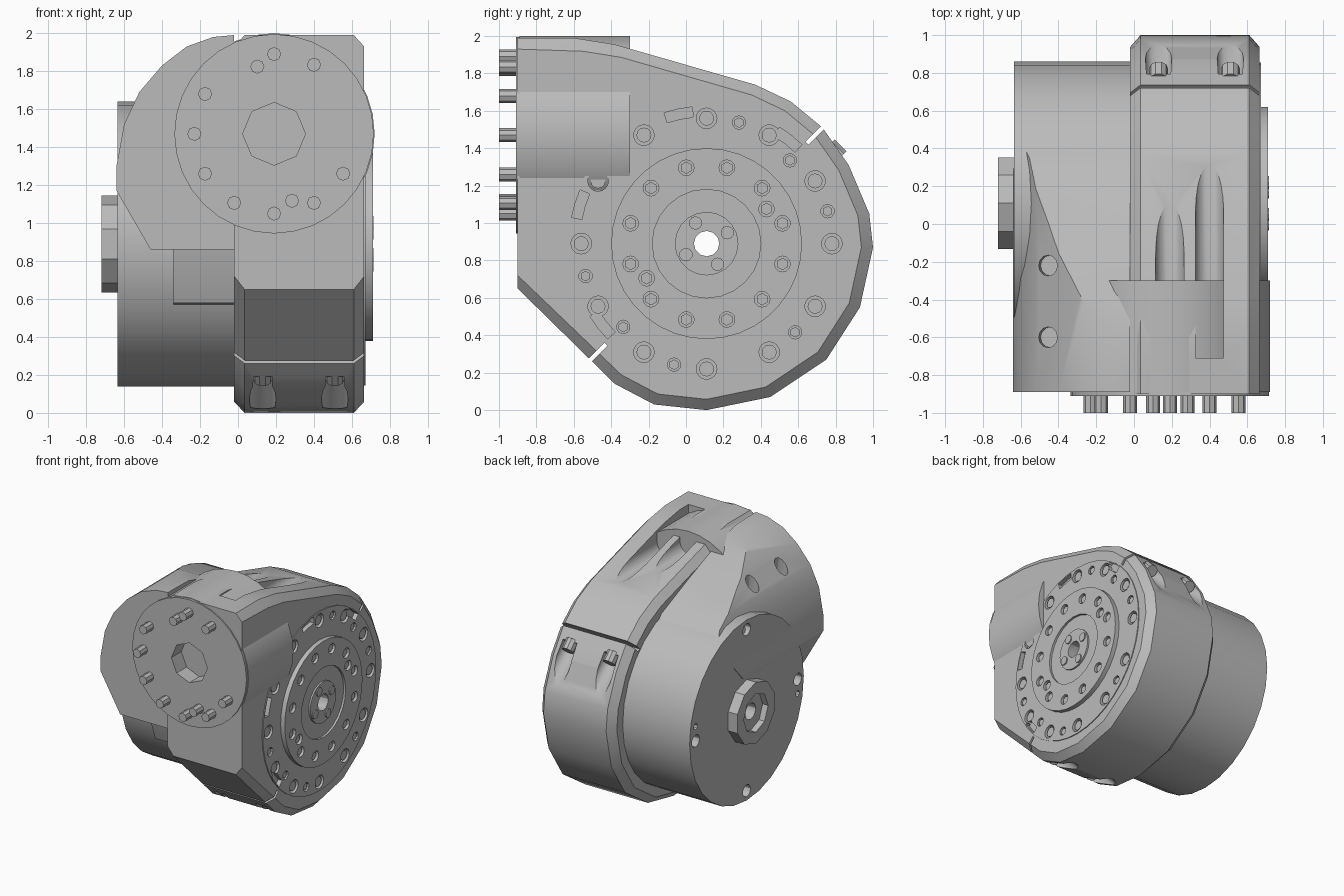
import bpy, bmesh
from math import sin, cos, pi, radians
from mathutils import Vector

cube = bpy.data.objects.get("Cube")
if cube:
    bpy.data.objects.remove(cube, do_unlink=True)

grey = bpy.data.materials.new("machined grey")
grey.use_nodes = True
grey.diffuse_color = (0.5, 0.5, 0.5, 1)
grey.node_tree.nodes["Principled BSDF"].inputs["Base Color"].default_value = (0.5, 0.5, 0.5, 1)

CY, CZ = 0.11, 0.89          # main axis, along x
FX, FZ = 0.19, 1.47          # front flange axis, along y


def loft(bm, rings):
    """Skin a closed solid through rings of points."""
    loops = [[bm.verts.new(p) for p in ring] for ring in rings]
    n = len(loops[0])
    for a, b in zip(loops, loops[1:]):
        for i in range(n):
            j = (i + 1) % n
            bm.faces.new((a[i], a[j], b[j], b[i]))
    bm.faces.new(loops[0][::-1])
    bm.faces.new(loops[-1])


def rod(bm, p, q, r, n=24):
    """Cylinder from p to q."""
    p, q = Vector(p), Vector(q)
    turn = Vector((0, 0, 1)).rotation_difference(q - p)
    rim = [turn @ Vector((r * cos(2 * pi * i / n), r * sin(2 * pi * i / n), 0)) for i in range(n)]
    loft(bm, [[p + v for v in rim], [q + v for v in rim]])


def rod_x(bm, x0, x1, r, n=24, radius=0, angle=0):
    """Cylinder along x, placed on a bolt circle round the main axis."""
    y = CY + radius * cos(radians(angle))
    z = CZ + radius * sin(radians(angle))
    rod(bm, (x0, y, z), (x1, y, z), r, n)


def prism_x(bm, pts, x0, x1):
    loft(bm, [[(x, y, z) for y, z in pts] for x in (x0, x1)])


def prism_y(bm, pts, y0, y1):
    loft(bm, [[(x, y, z) for x, z in pts] for y in (y0, y1)])


def finish(bm, name):
    bmesh.ops.recalc_face_normals(bm, faces=bm.faces)
    mesh = bpy.data.meshes.new(name)
    bm.to_mesh(mesh)
    bm.free()
    mesh.materials.append(grey)
    ob = bpy.data.objects.new(name, mesh)
    bpy.context.collection.objects.link(ob)
    return ob


def make(name, builder, *args):
    bm = bmesh.new()
    builder(bm, *args)
    return finish(bm, name)


def cut(ob, tool, operation="DIFFERENCE"):
    mod = ob.modifiers.new("cut", "BOOLEAN")
    mod.object, mod.operation, mod.solver = tool, operation, "EXACT"
    bpy.context.view_layer.objects.active = ob
    bpy.ops.object.modifier_apply(modifier=mod.name)


cutters = []


def cutter(name, builder, *args):
    ob = make(name, builder, *args)
    ob.hide_render = True
    cutters.append(ob)
    return ob


# Main housing with chamfered sides
outline = [(-0.9, 1.99), (-0.6, 1.99), (-0.38, 1.955), (0.37, 1.74), (0.56, 1.65), (0.73, 1.51),
           (0.87, 1.31), (0.98, 1.05), (1.0, 0.87), (0.93, 0.55), (0.75, 0.27), (0.45, 0.07),
           (0.11, 0), (-0.17, 0.03), (-0.38, 0.14), (-0.9, 0.65)]
inner = []
for y, z in outline:
    if y == -0.9:
        inner.append((y, z + (0.07 if z < CZ else -0.06)))
    else:
        inner.append((CY + (y - CY) * 0.93, CZ + (z - CZ) * 0.935))
bm = bmesh.new()
loft(bm, [[(x, y, z) for y, z in pts] for x, pts in
          ((-0.02, inner), (0.035, outline), (0.61, outline), (0.665, inner))])
housing = finish(bm, "housing")

# Left drum, elbow dome, collar and neck
drum = make("left_drum", rod_x, -0.635, 0.1, 0.75, 28)
dome = make("elbow_dome", prism_y,
            [(-0.02, 1.99), (-0.13, 1.98), (-0.27, 1.93), (-0.4, 1.83), (-0.52, 1.69), (-0.6, 1.52),
             (-0.64, 1.3), (-0.64, 1.17), (-0.46, 0.86), (-0.02, 0.86)], -0.89, 0.6)
slope = cutter("dome_slope", prism_x,
               [(-1, 1.995), (-0.62, 1.985), (-0.38, 1.92), (0.0, 1.77), (0.35, 1.62), (0.46, 1.5),
                (0.1, 1.1), (-0.6, 0.8), (-1, 0.8)], -0.8, 0.2)
cut(dome, slope, "INTERSECT")
collar = make("flange_collar", rod, (FX, -0.89, FZ), (FX, -0.3, FZ), 0.53, 32)
neck = make("neck", prism_x, [(-0.72, 1.3), (-0.72, 0.9), (-0.6, 0.58), (-0.3, 0.5), (-0.3, 1.3)],
            -0.34, 0)
for y in (-0.22, -0.6):
    cut(dome, cutter("dome_hole", rod, (-0.5, y, 2.2), (-0.44, y, 1.62), 0.055, 12))

# Front flange with its centre recess and bolts
flange = make("front_flange", rod, (FX, -0.71, FZ), (FX, -0.91, FZ), 0.525, 32)
recess = cutter("flange_recess", rod, (FX, -1.2, FZ), (FX, -0.78, FZ), 0.165, 8)
for ob in (flange, collar, housing):
    cut(ob, recess)
bm = bmesh.new()
flange_bolts = [(0.42, a) for a in (60, 90, 150, 180, 210, 240, 270, 300, 330)]
for r, a in flange_bolts + [(0.365, 104), (0.365, 285)]:
    x, z = FX + r * cos(radians(a)), FZ + r * sin(radians(a))
    rod(bm, (x, -0.88, z), (x, -1.0, z), 0.037, 8)
finish(bm, "flange_bolts")

# Top channels that give access to two flange screws
bm = bmesh.new()
channels = cutter("top_channels", lambda b: [
    prism_y(b, [(x - 0.075, 2.2)] + [(x - 0.075 * cos(pi * i / 10), z - 0.075 * sin(pi * i / 10))
                                     for i in range(11)] + [(x + 0.075, 2.2)], -0.71, 0.7)
    for x, z in ((0.19, 1.89), (0.4, 1.83))])
cut(housing, channels)
for x, z in ((0.19, 1.89), (0.4, 1.83)):
    rod(bm, (x, -0.72, z), (x, -0.64, z), 0.062, 12)
finish(bm, "channel_screws")

# Split line and cover screw pockets, on both ends of the diagonal
across = Vector((0, 1, 1)).normalized()
away = Vector((0, 1, -1)).normalized()
centre = Vector((0, CY, CZ))
screws = bmesh.new()
for side in (1, -1):
    ends = [centre + across * side * d + away * w
            for d, w in ((0.76, -0.012), (1.1, -0.012), (1.1, 0.012), (0.76, 0.012))]
    cut(housing, cutter("split_slit", prism_x, [(p.y, p.z) for p in ends], -0.5, 1))
    for x in (0.13, 0.51):
        p = centre + across * side * 0.83 + away * 0.11 + Vector((x, 0, 0))
        cut(housing, cutter("cover_pocket", rod, p, p + away * 0.6, 0.07, 14))
        rod(screws, p - away * 0.02, p + away * 0.07, 0.05, 10)
finish(screws, "cover_screws")

# Right face plate with counterbored bolts and arc pockets
plate = make("side_plate", rod_x, 0.655, 0.672, 0.745, 40)
disc = make("output_disc", rod_x, 0.6, 0.71, 0.51, 36)
ring = [(0.67, 30 * i) for i in range(12)]
small = [(0.67, a) for a in (75, 15, 195, 255, 315)] + [(0.67, 135), (0.63, 45), (0.63, 225)]
middle = [(0.42, 15 + 30 * i) for i in range(12)] + [(0.37, 30), (0.37, 210)]


def bores(bm, spots, x0, x1, r, n):
    for radius, a in spots:
        rod_x(bm, x0, x1, r, n, radius, a)


def arc_pockets(bm):
    for a in (102, 163, 52, 218):
        arc = [(r, radians(a + d)) for r, ds in ((0.68, (-6, 0, 6)), (0.735, (6, 0, -6))) for d in ds]
        prism_x(bm, [(CY + r * cos(t), CZ + r * sin(t)) for r, t in arc], 0.635, 0.8)


for tool in (cutter("ring_bores", bores, ring, 0.63, 0.8, 0.055, 16),
             cutter("small_bores", bores, small, 0.645, 0.8, 0.036, 10),
             cutter("arc_pockets", arc_pockets)):
    cut(plate, tool)
    cut(housing, tool)
cut(disc, cutter("disc_bores", bores, middle, 0.68, 0.8, 0.042, 12))
cut(disc, cutter("disc_recess", rod_x, 0.692, 0.8, 0.29, 24))
make("ring_bolts", bores, ring, 0.62, 0.662, 0.04, 12)
make("small_bolts", bores, small, 0.63, 0.662, 0.028, 6)
make("disc_bolts", bores, middle, 0.66, 0.695, 0.033, 6)
cap = make("centre_cap", rod_x, 0.65, 0.706, 0.17, 20)
make("cap_screws", bores, [(0.125, 28 + 90 * i) for i in range(4)], 0.69, 0.715, 0.036, 10)

# Left hub and rim holes
hub = make("left_hub", rod_x, -0.72, -0.6, 0.255, 10)
cut(hub, cutter("hub_recess", rod_x, -0.9, -0.67, 0.16, 8))
rim = [(0.67, a) for a in (0, 90, 180, 270)] + [(0.68, a) for a in (10, 190)]
cut(drum, cutter("rim_holes", bores, rim[:4], -0.9, -0.55, 0.05, 12))
cut(drum, cutter("rim_pins", bores, rim[4:], -0.9, -0.6, 0.025, 8))

# Bore through the whole axis
bore = cutter("through_bore", rod_x, -1, 1, 0.068, 12)
for ob in (housing, drum, plate, disc, cap, hub):
    cut(ob, bore)

for ob in cutters:
    bpy.data.objects.remove(ob, do_unlink=True)
bpy.ops.object.select_all(action="DESELECT")
for ob in bpy.context.collection.objects:
    if ob.type == "MESH":
        ob.select_set(True)
        bpy.context.view_layer.objects.active = ob
bpy.ops.object.shade_smooth_by_angle(angle=radians(30))
